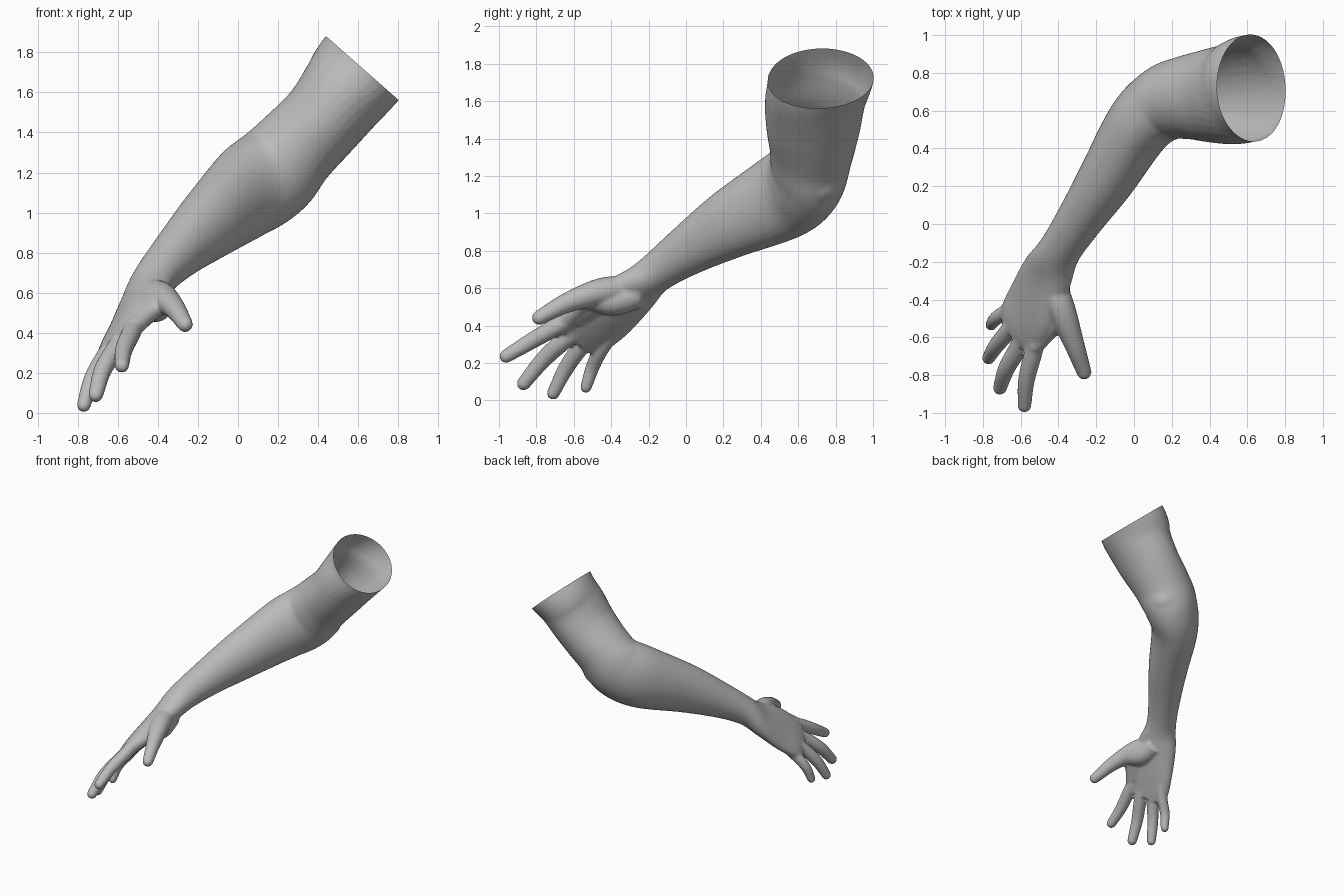
import bpy, bmesh, math
from mathutils import Vector

if "Cube" in bpy.data.objects:
    bpy.data.objects.remove(bpy.data.objects["Cube"])

bm = bmesh.new()


def spline(rows, steps):
    """Catmull-Rom interpolation through rows of numbers."""
    rows = [Vector(r) for r in rows]
    p = [rows[0] * 2 - rows[1]] + rows + [rows[-1] * 2 - rows[-2]]
    out = []
    for i in range(1, len(p) - 2):
        a, b, c, d = p[i - 1:i + 3]
        for s in range(steps):
            t = s / steps
            out.append(0.5 * (2 * b + (c - a) * t + (2 * a - 5 * b + 4 * c - d) * t * t
                              + (3 * b - a - 3 * c + d) * t ** 3))
    return out + [rows[-1]]


def loft(rows, steps=6, sides=32):
    """Closed tube; each row is x, y, z, half width, half depth, hand twist."""
    pts = spline(rows, steps)
    rings = []
    for i, p in enumerate(pts):
        q0, q1 = pts[max(i - 1, 0)], pts[min(i + 1, len(pts) - 1)]
        d = Vector(q0[:3]) - Vector(q1[:3])
        d.normalize()
        ref = Vector((0, 0, 1)).lerp(Vector((-0.77, -0.13, 0.6)), p[5])
        u = d.cross(ref).normalized()
        v = u.cross(d)
        rings.append([bm.verts.new(Vector(p[:3]) + u * p[3] * math.cos(k * math.tau / sides)
                                   + v * p[4] * math.sin(k * math.tau / sides))
                      for k in range(sides)])
    for r0, r1 in zip(rings, rings[1:]):
        for k in range(sides):
            n = (k + 1) % sides
            bm.faces.new((r0[k], r0[n], r1[n], r1[k]))
    bm.faces.new(rings[0][::-1])
    bm.faces.new(rings[-1])


def ball(c, r):
    res = bmesh.ops.create_uvsphere(bm, u_segments=20, v_segments=12, radius=r)
    bmesh.ops.translate(bm, verts=res['verts'], vec=Vector(c))


def digit(points):
    """Finger through x, y, z, radius points with a round tip."""
    loft([(x, y, z, r, r, 1) for x, y, z, r in points], 5, 20)
    ball(points[-1][:3], points[-1][3])


# Upper arm, elbow, forearm, wrist and palm
loft([
    (0.72, 0.72, 1.83, 0.295, 0.25, 0),
    (0.62, 0.717, 1.72, 0.285, 0.242, 0),
    (0.53, 0.69, 1.60, 0.270, 0.227, 0),
    (0.42, 0.68, 1.46, 0.252, 0.212, 0),
    (0.28, 0.67, 1.315, 0.222, 0.218, 0),
    (0.165, 0.64, 1.19, 0.202, 0.240, 0),
    (0.03, 0.525, 1.095, 0.180, 0.238, 0),
    (-0.145, 0.24, 0.945, 0.152, 0.188, 0),
    (-0.29, 0.02, 0.81, 0.124, 0.14, 0),
    (-0.40, -0.15, 0.69, 0.115, 0.107, 0.2),
    (-0.465, -0.28, 0.58, 0.155, 0.088, 0.7),
    (-0.535, -0.425, 0.465, 0.182, 0.073, 1),
    (-0.595, -0.535, 0.37, 0.178, 0.058, 1),
    (-0.62, -0.59, 0.32, 0.150, 0.045, 1)])
ball((0.275, 0.70, 1.175), 0.14)   # elbow point

# Fingers: base, middle joint, tip, radius
wrist = Vector((-0.41, -0.18, 0.66))
for base, mid, tip, r in [
        ((-0.535, -0.69, 0.395), (-0.57, -0.83, 0.315), (-0.58, -0.962, 0.236), 0.046),
        ((-0.61, -0.65, 0.32), (-0.675, -0.765, 0.215), (-0.71, -0.868, 0.09), 0.047),
        ((-0.665, -0.565, 0.28), (-0.73, -0.645, 0.165), (-0.77, -0.71, 0.038), 0.044),
        ((-0.665, -0.455, 0.27), (-0.73, -0.50, 0.175), (-0.757, -0.535, 0.07), 0.039)]:
    root = Vector(base).lerp(wrist, 0.3)
    digit([(*root, r), (*base, r * 1.05), (*mid, r * 0.97), (*tip, r * 0.8)])

# Thumb, its fleshy mound and the webs to the palm and forefinger
digit([(-0.43, -0.31, 0.60, 0.070), (-0.38, -0.46, 0.58, 0.073),
       (-0.315, -0.64, 0.52, 0.054), (-0.264, -0.785, 0.442, 0.040)])
digit([(-0.43, -0.26, 0.57, 0.08), (-0.41, -0.40, 0.53, 0.078), (-0.385, -0.52, 0.55, 0.058)])
digit([(-0.37, -0.51, 0.565, 0.055), (-0.44, -0.56, 0.50, 0.045), (-0.52, -0.64, 0.43, 0.048)])
digit([(-0.41, -0.42, 0.57, 0.065), (-0.45, -0.50, 0.51, 0.06), (-0.51, -0.58, 0.45, 0.055)])

bmesh.ops.recalc_face_normals(bm, faces=bm.faces[:])
mesh = bpy.data.meshes.new("arm")
bm.to_mesh(mesh)
bm.free()
arm = bpy.data.objects.new("arm", mesh)
bpy.context.collection.objects.link(arm)
bpy.context.view_layer.objects.active = arm
arm.select_set(True)

# Fuse all parts into one smooth skin
rm = arm.modifiers.new("fuse", 'REMESH')
rm.mode = 'VOXEL'
rm.voxel_size = 0.009
sm = arm.modifiers.new("soften", 'SMOOTH')
sm.factor = 0.5
sm.iterations = 10
for name in ("fuse", "soften"):
    bpy.ops.object.modifier_apply(modifier=name)

# Cut the open end of the upper arm
bm = bmesh.new()
bm.from_mesh(arm.data)
bmesh.ops.bisect_plane(bm, geom=bm.verts[:] + bm.edges[:] + bm.faces[:],
                       plane_co=(0.62, 0.715, 1.722), plane_no=(0.66, 0, 0.75),
                       clear_outer=True)
bm.to_mesh(arm.data)
bm.free()

skin = bpy.data.materials.new("plain grey")
skin.diffuse_color = (0.5, 0.5, 0.5, 1)
skin.use_nodes = True
skin.node_tree.nodes["Principled BSDF"].inputs["Base Color"].default_value = skin.diffuse_color
arm.data.materials.clear()
arm.data.materials.append(skin)
bpy.ops.object.shade_smooth()
